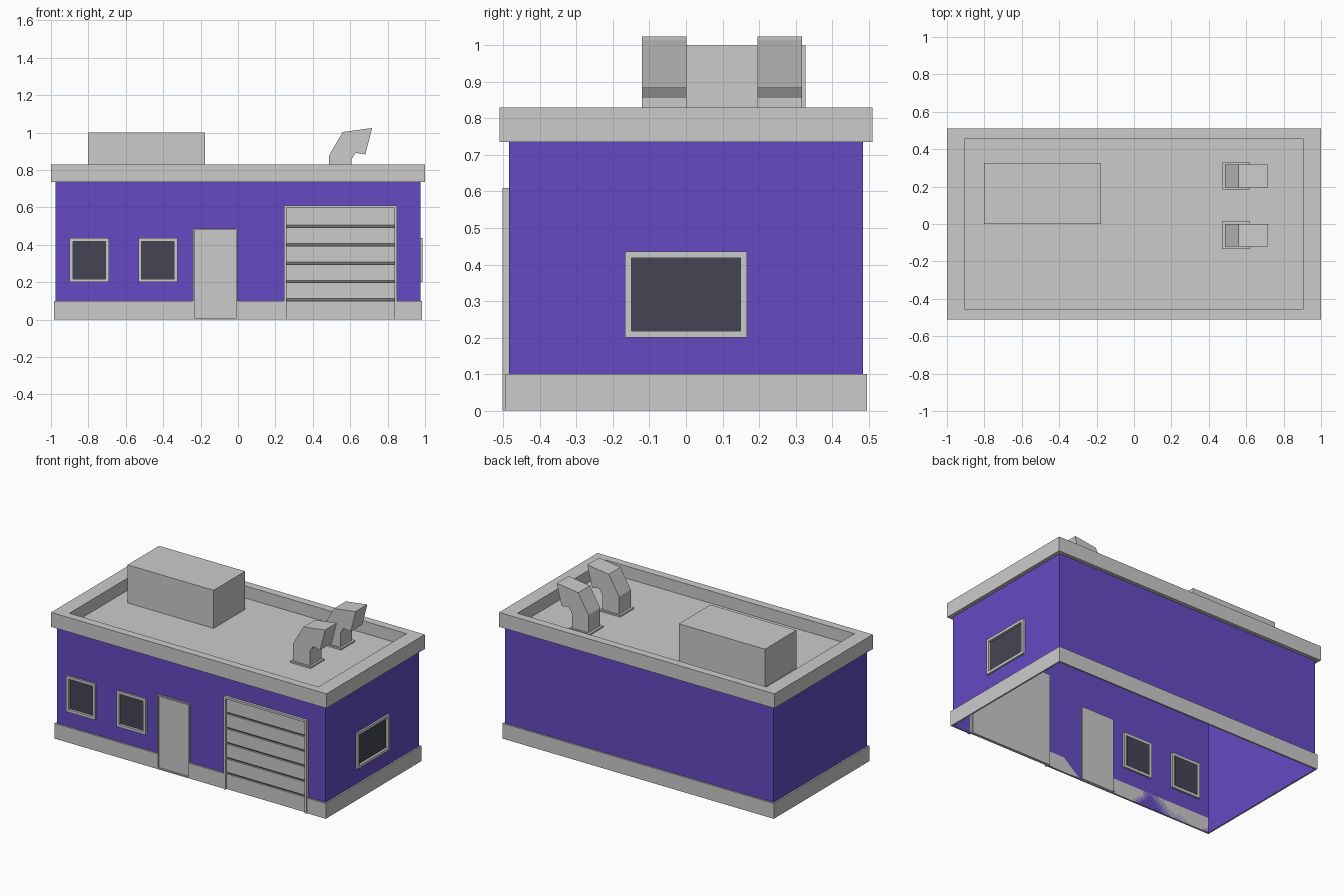
import bpy, bmesh
from math import pi
from mathutils import Vector

if "Cube" in bpy.data.objects:
    bpy.data.objects.remove(bpy.data.objects["Cube"])


def material(name, rgb):
    m = bpy.data.materials.new(name)
    m.diffuse_color = (*rgb, 1)
    m.use_nodes = True
    m.node_tree.nodes["Principled BSDF"].inputs["Base Color"].default_value = m.diffuse_color
    return m


PURPLE = material("purple_paint", (0.13, 0.07, 0.55))
GLASS = material("dark_glass", (0.06, 0.06, 0.09))


def finish(name, bm, mat=None, turn=0):
    mesh = bpy.data.meshes.new(name)
    bm.to_mesh(mesh)
    bm.free()
    ob = bpy.data.objects.new(name, mesh)
    ob.rotation_euler.z = turn
    bpy.context.collection.objects.link(ob)
    if mat:
        mesh.materials.append(mat)
    return ob


def add_box(bm, x0, x1, y0, y1, z0, z1):
    verts = bmesh.ops.create_cube(bm, size=1)["verts"]
    for v in verts:
        v.co = Vector(((x0 + x1) / 2 + v.co.x * (x1 - x0),
                       (y0 + y1) / 2 + v.co.y * (y1 - y0),
                       (z0 + z1) / 2 + v.co.z * (z1 - z0)))


def boxes(name, parts, mat=None, turn=0):
    bm = bmesh.new()
    for p in parts:
        add_box(bm, *p)
    return finish(name, bm, mat, turn)


def extrude_profile(name, points, offset):
    bm = bmesh.new()
    face = bm.faces.new([bm.verts.new(p) for p in points])
    ext = bmesh.ops.extrude_face_region(bm, geom=[face])
    moved = [g for g in ext["geom"] if isinstance(g, bmesh.types.BMVert)]
    bmesh.ops.translate(bm, verts=moved, vec=offset)
    bmesh.ops.recalc_face_normals(bm, faces=bm.faces)
    return finish(name, bm)


def wall(name, half, dist, turn, holes=()):
    """Thin wall sheet facing -y before turning, with openings (x0, x1, z0, z1)."""
    xs = sorted({-half, half, *(x for h in holes for x in h[:2])})
    zs = sorted({0, 0.74, *(z for h in holes for z in h[2:])})
    bm = bmesh.new()
    for a, b in zip(xs, xs[1:]):
        for c, d in zip(zs, zs[1:]):
            mx, mz = (a + b) / 2, (c + d) / 2
            if not any(h[0] < mx < h[1] and h[2] < mz < h[3] for h in holes):
                bm.faces.new([bm.verts.new((x, -dist, z))
                              for x, z in ((a, c), (b, c), (b, d), (a, d))])
    bmesh.ops.remove_doubles(bm, verts=bm.verts, dist=1e-5)
    finish(name, bm, PURPLE, turn)


def frame(name, hole, border, dist, turn=0, sill=True, out=0.012):
    x0, x1, z0, z1 = hole
    y0, y1 = -dist - out, -dist + 0.012
    low = z0 + border if sill else z0
    parts = [(x0, x0 + border, y0, y1, low, z1 - border),
             (x1 - border, x1, y0, y1, low, z1 - border),
             (x0, x1, y0, y1, z1 - border, z1)]
    if sill:
        parts.append((x0, x1, y0, y1, z0, low))
    boxes(name, parts, None, turn)


def window(name, hole, dist, turn=0):
    x0, x1, z0, z1 = hole
    b = 0.018
    frame(name + "_frame", hole, b, dist, turn)
    boxes(name + "_glass", [(x0 + b, x1 - b, -dist + 0.004, -dist + 0.014,
                             z0 + b, z1 - b)], GLASS, turn)


# Walls with openings
WX, WY = 0.975, 0.485
left_win = (-0.9, -0.69, 0.2, 0.436)
mid_win = (-0.533, -0.323, 0.2, 0.436)
door = (-0.24, -0.004, 0, 0.488)
garage = (0.246, 0.85, 0, 0.61)
side_win = (-0.167, 0.167, 0.2, 0.436)
wall("front_wall", WX, WY, 0, [left_win, mid_win, door, garage])
wall("right_wall", WY, WX, pi / 2, [side_win])
wall("back_wall", WX, WY, pi)
wall("left_wall", WY, WX, -pi / 2)

# Windows
window("left_window", left_win, WY)
window("middle_window", mid_win, WY)
window("side_window", side_win, WX, pi / 2)

# Entrance door
frame("door_frame", door, 0.008, WY)
boxes("door_panel", [(door[0] + 0.008, door[1] - 0.008, -WY - 0.003, -WY + 0.012, 0.008, 0.48)])

# Garage door: frame and grooved panel profile
frame("garage_frame", garage, 0.014, WY, sill=False, out=0.017)
front, groove = -WY - 0.005, -WY + 0.006
profile = [(0.26, -WY + 0.014, 0), (0.26, front, 0)]
for i in range(1, 6):
    z = i * 0.0985
    profile += [(0.26, front, z), (0.26, groove, z), (0.26, front, z + 0.013)]
profile += [(0.26, front, 0.596), (0.26, -WY + 0.014, 0.596)]
extrude_profile("garage_door", profile, (0.576, 0, 0))

# Base plinth, interrupted at the doors
BX, BY, BH = 0.985, 0.496, 0.1
boxes("base_plinth",
      [(a, b, -BY, -WY, 0, BH) for a, b in ((-BX, door[0]), (door[1], garage[0]), (garage[1], BX))]
      + [(-BX, BX, WY, BY, 0, BH), (-BX, -WX, -WY, WY, 0, BH), (WX, BX, -WY, WY, 0, BH)])

# Roof slab with raised parapet
bm = bmesh.new()
add_box(bm, -1, 1, -0.51, 0.51, 0.735, 0.83)
bm.normal_update()
top = next(f for f in bm.faces if f.normal.z > 0.9)
bmesh.ops.inset_region(bm, faces=[top], thickness=0.074)
for v in top.verts:
    v.co.x *= 0.904 / abs(v.co.x)
ext = bmesh.ops.extrude_face_region(bm, geom=[top])
for g in ext["geom"]:
    if isinstance(g, bmesh.types.BMVert):
        g.co.z = 0.75
if top.is_valid:
    bmesh.ops.delete(bm, geom=[top], context="FACES_ONLY")
bmesh.ops.recalc_face_normals(bm, faces=bm.faces)
finish("roof_parapet", bm)

# Rooftop unit
boxes("rooftop_unit", [(-0.802, -0.177, 0, 0.327, 0.75, 1.0)])

# Bent vents on flat plates
vent = [(0.486, 0.755), (0.486, 0.876), (0.56, 1.003), (0.716, 1.024), (0.715, 1.015),
        (0.681, 0.883), (0.63, 0.892), (0.606, 0.856), (0.606, 0.755)]
for label, y in (("front", -0.06), ("back", 0.257)):
    extrude_profile(label + "_vent", [(x, y - 0.061, z) for x, z in vent], (0, 0.122, 0))
    boxes(label + "_vent_plate", [(0.47, 0.62, y - 0.073, y + 0.073, 0.75, 0.76)])
